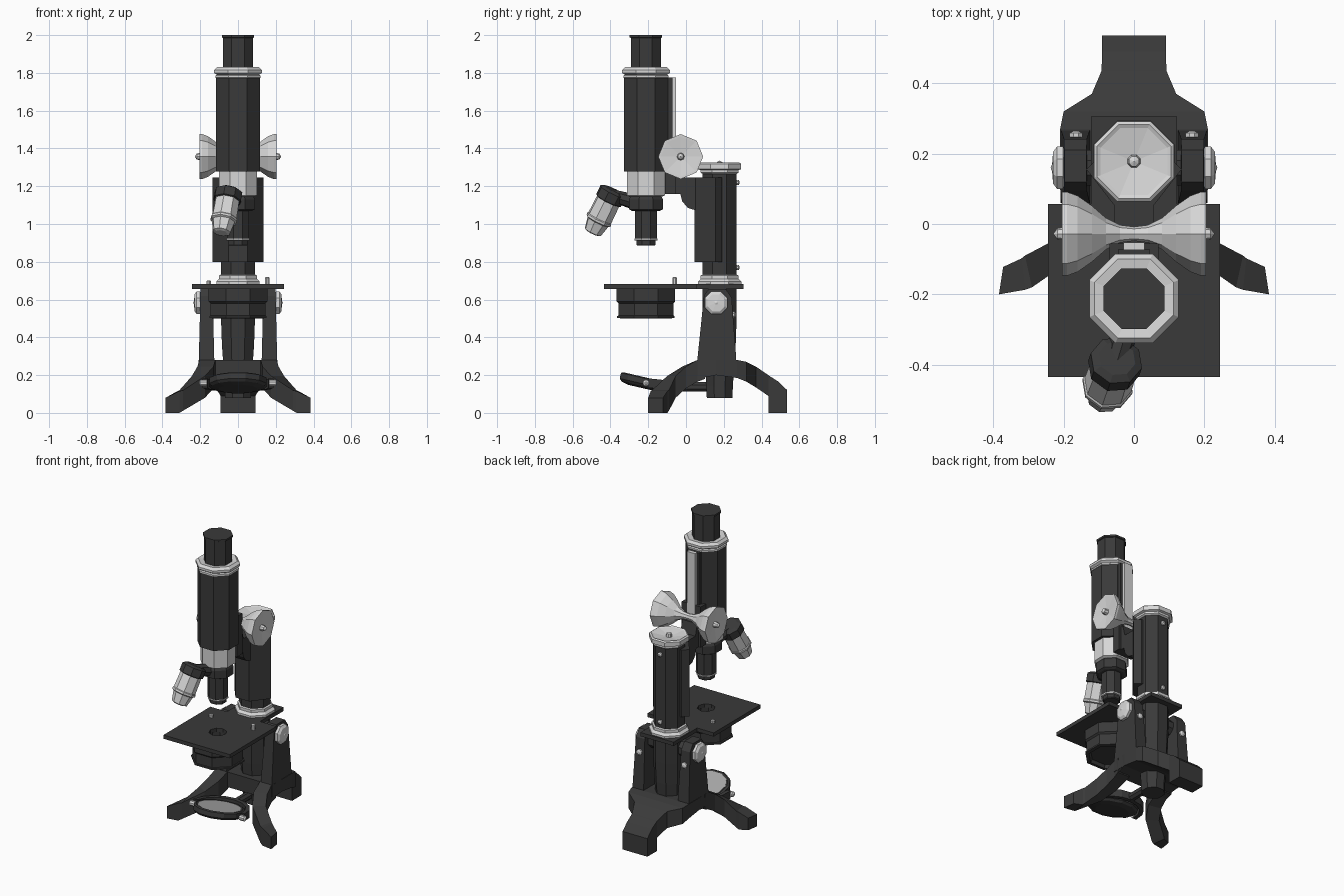
import bpy, bmesh, math
from mathutils import Vector, Matrix

if "Cube" in bpy.data.objects:
    bpy.data.objects.remove(bpy.data.objects["Cube"])

def material(name, c):
    m = bpy.data.materials.new(name)
    m.diffuse_color = (c, c, c, 1)
    m.use_nodes = True
    m.node_tree.nodes["Principled BSDF"].inputs["Base Color"].default_value = m.diffuse_color
    return m

DARK = material("black_enamel", 0.042)
METAL = material("bright_metal", 0.68)
GLASS = material("mirror_glass", 0.42)
K = 1 / math.cos(math.pi / 8)   # octagon apothem -> radius

def finish(name, bm, mat):
    bmesh.ops.remove_doubles(bm, verts=bm.verts, dist=1e-5)
    bmesh.ops.recalc_face_normals(bm, faces=bm.faces)
    me = bpy.data.meshes.new(name)
    bm.to_mesh(me)
    bm.free()
    me.materials.append(mat)
    ob = bpy.data.objects.new(name, me)
    bpy.context.collection.objects.link(ob)
    return ob

def loft(name, rings, mat, closed=False):
    """Skin a list of equal-length point rings and cap the ends."""
    bm = bmesh.new()
    vs = [[bm.verts.new(p) for p in r] for r in rings]
    n = len(vs[0])
    pairs = list(zip(vs, vs[1:])) + ([(vs[-1], vs[0])] if closed else [])
    for a, b in pairs:
        for i in range(n):
            j = (i + 1) % n
            bm.faces.new((a[i], a[j], b[j], b[i]))
    if not closed:
        bm.faces.new(vs[0])
        bm.faces.new(vs[-1])
    return finish(name, bm, mat)

def lathe(name, profile, mat, at=(0, 0, 0), axis=(0, 0, 1), n=8, flat=True):
    """Revolve (radius, height) points; flat=True means radius is the apothem."""
    k, off = (1 / math.cos(math.pi / n), 0.5) if flat else (1, 0)
    q = Vector((0, 0, 1)).rotation_difference(Vector(axis)).to_matrix()
    rings = []
    for r, h in profile:
        r = max(r, 0.0005) * k
        rings.append([Vector(at) + q @ Vector((r * math.cos(2 * math.pi * (i + off) / n),
                      r * math.sin(2 * math.pi * (i + off) / n), h)) for i in range(n)])
    return loft(name, rings, mat)

def box(name, x0, x1, y0, y1, z0, z1, mat):
    return loft(name, [[(x0, y0, z), (x1, y0, z), (x1, y1, z), (x0, y1, z)] for z in (z0, z1)], mat)

def prism_x(name, pts, x0, x1, mat):
    return loft(name, [[(x, y, z) for y, z in pts] for x in (x0, x1)], mat)

TY = -0.212   # optical axis
CY = 0.178    # pillar axis

# optical tube
T = (0, TY, 0)
lathe("eyepiece", [(.08, 1.8), (.08, 1.985), (.086, 1.988), (.086, 2.0)], DARK, T)
lathe("tube_collar", [(.11, 1.77), (.12, 1.775), (.12, 1.785), (.112, 1.79), (.127, 1.80),
                      (.127, 1.815), (.112, 1.83), (.08, 1.825)], METAL, T)
lathe("body_tube", [(.117, 1.278), (.117, 1.775)], DARK, T)
lathe("tube_neck", [(.085, 1.145), (.1, 1.152), (.1, 1.28)], METAL, T)
lathe("nosepiece", [(.075, 1.07), (.09, 1.078), (.09, 1.13), (.08, 1.15)], DARK, T)
lathe("main_objective", [(.045, .885), (.05, .89), (.05, .91), (.058, .925), (.058, 1.075)], DARK, T)
lathe("objective_rim", [(.05, .912), (.06, .914), (.06, .922), (.05, .924)], METAL, T)

# angled objective on the revolving nosepiece
p0, p1 = Vector((-.05, -.388, 1.17)), Vector((-.088, -.497, .95))
d = (p1 - p0).normalized()
lathe("objective_cap", [(.05, -.012), (.07, 0), (.07, .05), (.055, .058)], DARK, p0, d)
lathe("angled_objective", [(.062, .045), (.064, .155), (.068, .16), (.068, .172), (.058, .178),
                           (.045, .24), (.03, .246)], METAL, p0, d)
a = Vector((-.01, -.25, 1.11))
b = p0 + d * .02
lathe("objective_link", [(.04, 0), (.03, (b - a).length)], DARK, a, (b - a).normalized())

# rack and guide behind the tube
box("rack_guide", -.045, .045, -.11, -.072, 1.16, 1.775, DARK)
box("rack", -.03, .03, -.078, -.052, 1.3, 1.775, METAL)
box("rack_housing", -.07, .07, -.11, -.055, 1.16, 1.43, DARK)

# arm and slide block joining tube to pillar
prism_x("arm", [(-.1, 1.16), (-.03, 1.16), (-.02, 1.12), (.01, 1.085), (.06, 1.07), (.06, 1.245),
                (-.02, 1.245), (-.04, 1.32), (-.1, 1.32)], -.055, .055, DARK)
slide = [(-.05, .045), (.05, .045), (.135, .155), (.1, .19), (-.1, .19), (-.135, .155)]
loft("slide_block", [[(x, y, z) for x, y in slide] for z in (.8, 1.245)], DARK)

# focus knobs
half = [(.02, 0), (.025, .04), (.045, .08), (.08, .12), (.108, .16), (.119, .19), (.119, .204),
        (.105, .203), (.02, .192), (.016, .218), (0, .229)]
lathe("focus_knobs", [(r, -h) for r, h in half[:0:-1]] + half, METAL, (0, -.028, 1.357), (1, 0, 0), flat=False)

# pillar
C = (0, CY, 0)
lathe("pillar", [(.068, .08), (.07, .14), (.085, .36), (.09, .5), (.09, 1.28)], DARK, C)
lathe("pillar_cap", [(.09, 1.265), (.1, 1.272), (.1, 1.285), (.114, 1.29), (.114, 1.318), (.105, 1.325),
                     (.095, 1.32), (.018, 1.306), (.014, 1.328), (0, 1.335)], METAL, C)
lathe("pillar_base_ring", [(.115, .68), (.115, .695), (.1, .71), (.1, .728), (.09, .732)], METAL, C)
for z in (.77, 1.22):
    lathe("pillar_screw", [(.014, 0), (.014, .012), (.006, .018)], METAL, (0, CY + .088, z), (0, 1, 0))

# stage: plate with an octagonal hole, plus the neck round the pillar
cy, hx, hy = -.189, .244, .246
outer = [(1, 0), (1, 1), (0, 1), (-1, 1), (-1, 0), (-1, -1), (0, -1), (1, -1)]
out = [(hx * x, cy + hy * y) for x, y in outer]
inn = [(.055 * math.cos(i * math.pi / 4), TY + .055 * math.sin(i * math.pi / 4)) for i in range(8)]
loft("stage", [[(x, y, z) for x, y in r] for r, z in ((out, .657), (out, .682), (inn, .682), (inn, .657))],
     DARK, closed=True)
box("stage_neck", -.122, .122, .05, .305, .657, .682, DARK)
for x, h in ((-.155, .022), (.155, .04)):
    lathe("stage_pin", [(.012, 0), (.012, h - .005), (.006, h)], METAL, (x, -.06, .68))
lathe("condenser", [(.0, .6), (.055, .6), (.055, .658), (.155, .658), (.155, .59), (.145, .58), (.145, .515),
                    (.152, .513), (.152, .503), (.13, .5), (.12, .52), (0, .52)], DARK, T)

# base: hub with rear foot, lofted through (y, half width, bottom, top)
secs = [(.06, .2, .18, .28), (.16, .21, .2, .28), (.27, .21, .185, .28), (.32, .2, .165, .27),
        (.37, .12, .135, .245), (.436, .092, .09, .2), (.438, .092, 0, .198), (.49, .091, 0, .165),
        (.536, .091, 0, .12)]
loft("base_hub", [[(-w, y, b), (w, y, b), (w, y, t), (-w, y, t)] for y, w, b, t in secs], DARK)

# front legs, uprights and pivots, mirrored; each leg section: inner xy, outer xy, bottom, top
legs = [(.12, .1, .21, .1, .18, .28), (.12, .06, .205, .06, .165, .28), (.13, -.02, .215, 0, .13, .245),
        (.175, -.1, .244, -.055, .08, .195), (.29, -.18, .31, -.09, .012, .12), (.31, -.187, .32, -.098, 0, .115),
        (.384, -.2, .372, -.122, 0, .08)]
side = [(.06, .2), (.27, .2), (.265, .3), (.242, .61), (.21, .656), (.12, .656), (.095, .62), (.06, .28)]
for s in (-1, 1):
    tag = "left" if s < 0 else "right"
    loft(tag + "_front_leg", [[(s * ax, ay, b), (s * bx, by, b), (s * bx, by, t), (s * ax, ay, t)]
                              for ax, ay, bx, by, b, t in legs], DARK)
    up = [[(s * (xo + .02 * (.66 - z) / .4 * k), y, z) for y, z in side] for xo, k in ((.135, -.5), (.198, .5))]
    loft(tag + "_upright", up, DARK)
    lathe(tag + "_pivot_knob", [(.05, 0), (.06, .005), (.06, .022), (.045, .033), (.01, .036), (0, .04)],
          METAL, (s * .197, .16, .583), (s, 0, 0))
    lathe(tag + "_pivot_bush", [(.05, 0), (.05, .06)], DARK, (s * .08, .16, .583), (s, 0, 0))
    lathe(tag + "_upright_screw", [(.018, 0), (.018, .018), (.008, .024)], METAL,
          (s * .165, .24, .52), (0, 1, 0))
    lathe(tag + "_mirror_pivot", [(.016, 0), (.016, .035), (.006, .042)], METAL, (s * .165, TY, .158), (s, 0, 0))

# tilted mirror in its fork
tilt = (0, math.sin(math.radians(13)), math.cos(math.radians(13)))
M = (0, -.2, .16)
lathe("mirror_frame", [(.1, -.035), (.14, -.025), (.152, -.012), (.152, .018), (.14, .024), (.13, .018)],
      DARK, M, tilt, n=12)
lathe("mirror_face", [(.13, .014), (.13, .021)], GLASS, M, tilt, n=12)
arc = []
for i in range(9):
    t = math.pi * i / 8
    c, s = math.cos(t), math.sin(t)
    z = .158 - .02 * s
    arc.append([(r * c, -.2 + r * s, z + h) for r, h in ((.162, -.025), (.188, -.025), (.188, .025), (.162, .025))])
loft("mirror_fork", arc, DARK)
lathe("fork_rod", [(.025, 0), (.025, .17)], DARK, (0, -.03, .138), (0, 1, 0))
